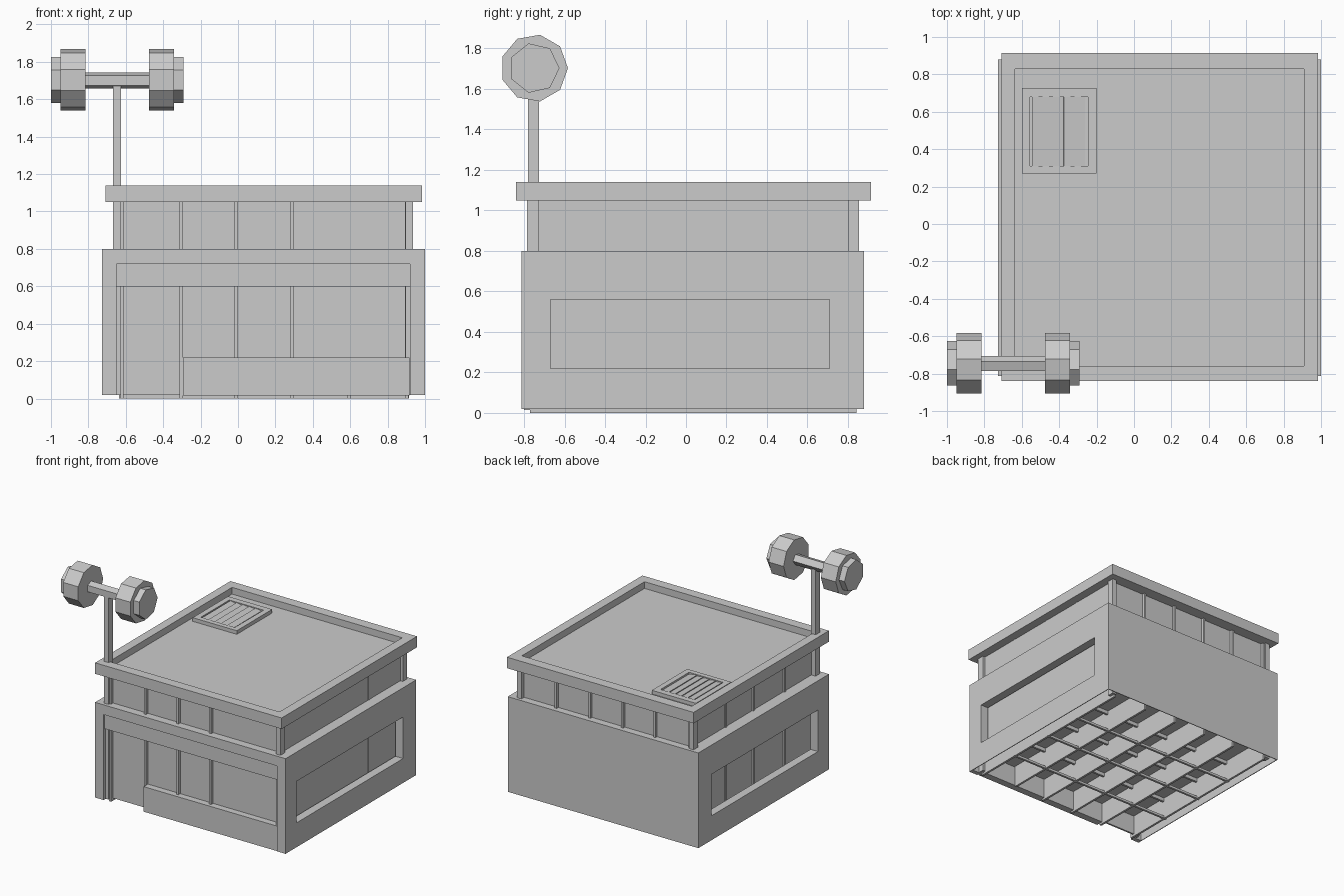
import bpy, math
from mathutils import Matrix


def mesh_object(name, v, f):
    me = bpy.data.meshes.new(name)
    me.from_pydata(v, [], f)
    ob = bpy.data.objects.new(name, me)
    bpy.context.collection.objects.link(ob)
    return ob


def box(name, x0, x1, y0, y1, z0, z1):
    v = [(x, y, z) for x in (x0, x1) for y in (y0, y1) for z in (z0, z1)]
    f = [(0, 1, 3, 2), (4, 6, 7, 5), (0, 4, 5, 1), (2, 3, 7, 6), (0, 2, 6, 4), (1, 5, 7, 3)]
    return mesh_object(name, v, f)


def cut(target, *bounds):
    c = box(target.name + "_cutter", *bounds)
    c.hide_render = True
    c.hide_viewport = True
    m = target.modifiers.new("cut", 'BOOLEAN')
    m.object = c
    m.operation = 'DIFFERENCE'
    m.solver = 'EXACT'


def rod(name, n, r, x0, x1, y, z):
    # prism along x with one corner pointing to +y
    ring = [(y + r * math.cos(2 * math.pi * i / n), z + r * math.sin(2 * math.pi * i / n)) for i in range(n)]
    v = [(x0, *p) for p in ring] + [(x1, *p) for p in ring]
    f = [(i, (i + 1) % n, n + (i + 1) % n, n + i)[::-1] for i in range(n)]
    f += [tuple(range(n))[::-1], tuple(range(n, 2 * n))]
    return mesh_object(name, v, f)


# outer wall shell with open front, open bottom and side windows
walls = box("outer_walls", -0.728, 1.0, -0.812, 0.88, 0.02, 0.80)
cut(walls, -0.66, 0.93, -0.775, 0.845, -0.1, 0.78)
cut(walls, -0.722, 0.994, -0.775, 0.874, -0.1, 0.18)
cut(walls, -0.65, 0.92, -1.0, -0.5, -0.1, 0.72)
cut(walls, -1.2, 1.2, -0.67, 0.71, 0.22, 0.56)

# glazed core
box("glass_core", -0.625, 0.897, -0.745, 0.82, 0.18, 1.05)
box("door_panel", -0.62, -0.30, -0.745, -0.73, 0.02, 0.60)

# frame dividers running front to back; the fourth stops short of the front
for x, y0 in ((-0.62, -0.77), (-0.304, -0.77), (-0.011, -0.77), (0.287, -0.77), (0.592, -0.73), (0.903, -0.77)):
    box("cross_divider", x - 0.009, x + 0.009, y0, 0.842, 0.0, 1.05)
# frame dividers running side to side, with thin beams at the floor
for y in (-0.37, 0.032, 0.392):
    box("side_divider", -0.64, 0.915, y - 0.009, y + 0.009, 0.15, 1.05)
    box("floor_beam", -0.637, 0.915, y - 0.009, y + 0.009, 0.0, 0.02)

# corner posts
for x0, x1 in ((-0.667, -0.625), (0.895, 0.935)):
    for y0, y1 in ((-0.785, -0.725), (0.80, 0.855)):
        box("corner_post", x0, x1, y0, y1, 0.02, 1.05)

# shop front header and low wall
box("front_header", -0.65, 0.92, -0.80, -0.74, 0.60, 0.72)
box("front_low_wall", -0.295, 0.918, -0.80, -0.74, 0.015, 0.22)

# roof slab with parapet
roof = box("roof", -0.708, 0.984, -0.84, 0.913, 1.05, 1.14)
cut(roof, -0.635, 0.908, -0.76, 0.83, 1.085, 1.3)

# roof vent with tilted slats
vent = box("roof_vent", -0.60, -0.20, 0.27, 0.728, 1.08, 1.115)
cut(vent, -0.555, -0.245, 0.31, 0.68, 1.10, 1.3)
for i in range(5):
    s = box("vent_slat", -0.0285, 0.0285, 0.311, 0.679, -0.003, 0.003)
    s.matrix_world = Matrix.Translation((-0.518 + i * 0.057, 0, 1.105)) @ Matrix.Rotation(math.radians(8), 4, 'Y')

# sign pole and dumbbell
box("sign_pole", -0.668, -0.626, -0.78, -0.725, 1.05, 1.69)
rod("dumbbell_bar", 5, 0.045, -0.83, -0.46, -0.75, 1.70)
for mid, out in ((-0.882, -1), (-0.409, 1)):
    rod("weight_plate", 9, 0.167, mid - 0.0675, mid + 0.0675, -0.75, 1.703)
    a, b = sorted((mid + out * 0.05, mid + out * 0.1175))
    rod("weight_cap", 7, 0.125, a, b, -0.75, 1.703)
